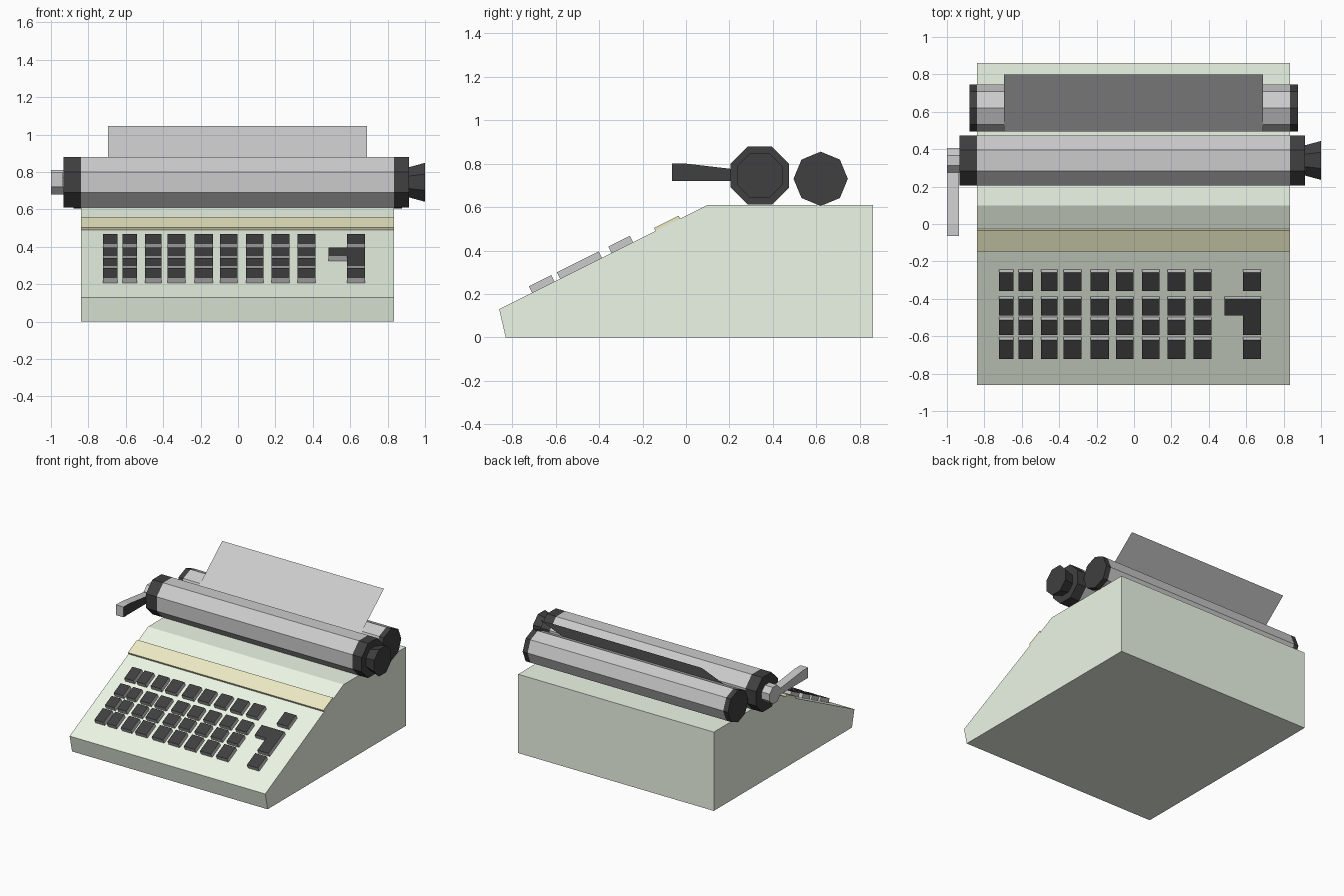
import bpy, bmesh
from math import cos, sin, pi
from mathutils import Vector

if "Cube" in bpy.data.objects:
    bpy.data.objects.remove(bpy.data.objects["Cube"])


def material(name, r, g, b):
    m = bpy.data.materials.new(name)
    m.diffuse_color = (r, g, b, 1)
    m.use_nodes = True
    m.node_tree.nodes["Principled BSDF"].inputs["Base Color"].default_value = m.diffuse_color
    return m


GREEN = material("pale_green", 0.85, 0.93, 0.80)
YELLOW = material("yellow", 0.84, 0.83, 0.55)
BLACK = material("black", 0.05, 0.05, 0.05)
GREY = material("mid_grey", 0.52, 0.52, 0.52)
PAPER = material("paper_grey", 0.78, 0.78, 0.78)


def finish(name, bm, *mats):
    bmesh.ops.recalc_face_normals(bm, faces=bm.faces)
    me = bpy.data.meshes.new(name)
    bm.to_mesh(me)
    bm.free()
    for m in mats:
        me.materials.append(m)
    ob = bpy.data.objects.new(name, me)
    bpy.context.collection.objects.link(ob)
    return ob


def prism(name, base, offset, side_mat, end_mat):
    """Closed solid: polygon swept by an offset, far end in its own material."""
    bm = bmesh.new()
    lo = [bm.verts.new(p) for p in base]
    hi = [bm.verts.new(Vector(p) + Vector(offset)) for p in base]
    bm.faces.new(lo)
    bm.faces.new(hi).material_index = 1
    n = len(base)
    for i in range(n):
        j = (i + 1) % n
        bm.faces.new((lo[i], lo[j], hi[j], hi[i]))
    return finish(name, bm, side_mat, end_mat)


def x_profile(name, profile, x0, x1, mat, end_mat=None):
    return prism(name, [(x0, y, z) for y, z in profile], (x1 - x0, 0, 0),
                 mat, end_mat or mat)


def turned(name, stations, cy, cz, start, seg_mats):
    """Octagonal part along x; stations are (x, corner radius)."""
    bm = bmesh.new()
    rings = [[bm.verts.new((x, cy + r * cos(start + k * pi / 4),
                            cz + r * sin(start + k * pi / 4))) for k in range(8)]
             for x, r in stations]
    mats = list(dict.fromkeys(seg_mats))
    for s, m in enumerate(seg_mats):
        a, b = rings[s], rings[s + 1]
        for k in range(8):
            j = (k + 1) % 8
            bm.faces.new((a[k], a[j], b[j], b[k])).material_index = mats.index(m)
    bm.faces.new(rings[0]).material_index = mats.index(seg_mats[0])
    bm.faces.new(rings[-1]).material_index = mats.index(seg_mats[-1])
    return finish(name, bm, *mats)


# Wedge-shaped case and the raised ribbon cover on its slope
XL, XR = -0.84, 0.835
x_profile("case", [(-0.83, 0), (-0.86, 0.13), (0.10, 0.61), (0.86, 0.61), (0.86, 0)],
          XL, XR, GREEN)
x_profile("ribbon_cover", [(-0.14, 0.49), (-0.147, 0.504), (-0.034, 0.56), (-0.028, 0.546)],
          XL, XR, YELLOW)

# Rollers with black end caps, and the flared turning knob
FLAT = pi / 8
K = 1 / cos(FLAT)
RY, RZ, R = 0.34, 0.745, 0.134 * K
turned("front_roller", [(-0.932, R), (XL, R), (XR, R), (0.915, R)],
       RY, RZ, FLAT, [BLACK, GREY, BLACK])
turned("rear_roller", [(-0.88, 0.125), (XL, 0.125), (XR, 0.125), (0.877, 0.125)],
       0.62, 0.73, 0, [BLACK, GREY, BLACK])
turned("roller_knob", [(0.915, 0.081 * K), (1.0, 0.104 * K)], RY, RZ, FLAT, [BLACK])

# Carriage return lever with its hub
turned("lever_hub", [(-1.0, 0.065 * K), (-0.932, 0.065 * K)], RY, RZ, FLAT, [GREY])
x_profile("return_lever", [(-0.065, 0.72), (-0.065, 0.80), (0, 0.80), (0.30, 0.765), (0.30, 0.72)],
          -1.0, -0.935, GREY, BLACK)

# Sheet of paper leaning back over the rear roller
bm = bmesh.new()
bm.faces.new([bm.verts.new(p) for p in ((-0.695, 0.495, 0.788), (0.69, 0.495, 0.788),
                                        (0.69, 0.80, 1.045), (-0.695, 0.80, 1.045))])
paper = finish("paper", bm, PAPER)
if paper.data.polygons[0].normal.z < 0:
    paper.data.flip_normals()

# Keys stand square to the slope: grey sides, black tops
THICK = 0.033
NORMAL = Vector((0, -0.447, 0.894)) * THICK


def key(name, outline):
    base = [(x, y - NORMAL.y, 0.56 + 0.5 * (y - NORMAL.y)) for x, y in outline]
    prism(name, base, NORMAL, GREY, BLACK)


def rect(x0, x1, y0, y1):
    return [(x0, y0), (x1, y0), (x1, y1), (x0, y1)]


rows = [(-0.723, -0.62), (-0.594, -0.513), (-0.488, -0.402), (-0.358, -0.258)]
cols = [(-0.723, -0.643), (-0.617, -0.541), (-0.498, -0.41), (-0.376, -0.28), (-0.232, -0.135),
        (-0.097, -0.002), (0.042, 0.137), (0.18, 0.275), (0.318, 0.414)]
SX = (0.582, 0.678)
for r, ys in enumerate(rows):
    for c, xs in enumerate(cols):
        key(f"key_{r}_{c}", rect(*xs, *ys))
key("lower_side_key", rect(*SX, *rows[0]))
key("upper_side_key", rect(*SX, *rows[3]))
key("return_key", [(SX[0], -0.594), (SX[1], -0.594), (SX[1], -0.402),
                   (0.485, -0.402), (0.485, -0.488), (SX[0], -0.488)])
